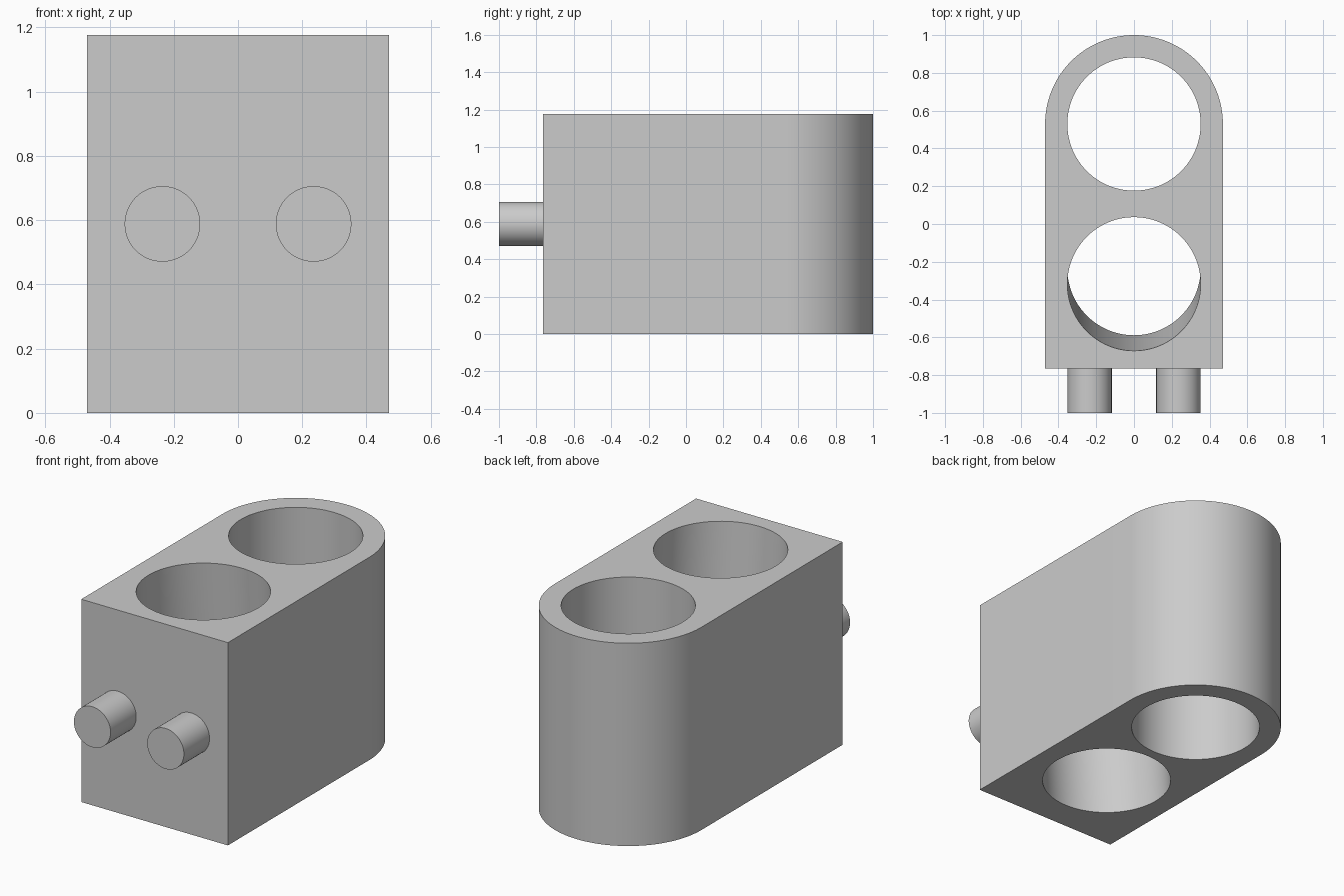
import bpy
import bmesh
from math import pi, cos, sin, tan, radians
from mathutils import Matrix, Vector

cube = bpy.data.objects.get("Cube")
if cube:
    bpy.data.objects.remove(cube, do_unlink=True)

U = 1 / 17                       # design unit
HALF_W, HEIGHT = 8 * U, 20 * U
FRONT_Y, ARC_Y = -13 * U, 9 * U
HOLE_R, PEG_R = 6 * U, 2 * U
TILT = radians(4)                # lean of the front bore

grey = bpy.data.materials.new("plain grey")
grey.use_nodes = True
colour = (0.6, 0.6, 0.6, 1)
grey.diffuse_color = colour
grey.node_tree.nodes["Principled BSDF"].inputs["Base Color"].default_value = colour


def make_object(name, bm):
    bmesh.ops.recalc_face_normals(bm, faces=bm.faces)
    mesh = bpy.data.meshes.new(name)
    bm.to_mesh(mesh)
    bm.free()
    mesh.materials.append(grey)
    obj = bpy.data.objects.new(name, mesh)
    bpy.context.collection.objects.link(obj)
    return obj


def cylinder(name, radius, depth, centre, x_angle, sides=96):
    bm = bmesh.new()
    place = Matrix.Translation(Vector(centre)) @ Matrix.Rotation(x_angle, 4, "X")
    bmesh.ops.create_cone(bm, cap_ends=True, segments=sides, radius1=radius,
                          radius2=radius, depth=depth, matrix=place)
    return make_object(name, bm)


def smooth(obj):
    bpy.ops.object.select_all(action="DESELECT")
    obj.select_set(True)
    bpy.context.view_layer.objects.active = obj
    bpy.ops.object.shade_smooth_by_angle(angle=radians(30))


# Body: square front, half-round back, extruded upward
STEPS = 64
outline = [(-HALF_W, FRONT_Y), (HALF_W, FRONT_Y)]
outline += [(HALF_W * cos(pi * i / STEPS), ARC_Y + HALF_W * sin(pi * i / STEPS))
            for i in range(STEPS + 1)]
bm = bmesh.new()
base = bm.faces.new([bm.verts.new((x, y, 0)) for x, y in outline])
top = bmesh.ops.extrude_face_region(bm, geom=[base])["geom"]
bmesh.ops.translate(bm, vec=(0, 0, HEIGHT),
                    verts=[v for v in top if isinstance(v, bmesh.types.BMVert)])
body = make_object("body", bm)

# Bores: upright one at the back, slightly leaning one at the front
mid_y = -4 * U - HEIGHT / 2 * tan(TILT)
bores = [cylinder("back_bore_cutter", HOLE_R, 2 * HEIGHT, (0, ARC_Y, HEIGHT / 2), 0),
         cylinder("front_bore_cutter", HOLE_R, 2 * HEIGHT, (0, mid_y, HEIGHT / 2), TILT)]
bpy.context.view_layer.objects.active = body
for bore in bores:
    bore.hide_render = True
    cut = body.modifiers.new(bore.name, "BOOLEAN")
    cut.operation, cut.solver, cut.object = "DIFFERENCE", "EXACT", bore
    bpy.ops.object.modifier_apply(modifier=cut.name)
    bpy.data.objects.remove(bore, do_unlink=True)
smooth(body)

# Pegs on the front face
for name, x in (("left_peg", 4 * U), ("right_peg", -4 * U)):
    peg = cylinder(name, PEG_R, 4 * U, (x, FRONT_Y - 2 * U, HEIGHT / 2), pi / 2, 64)
    smooth(peg)
